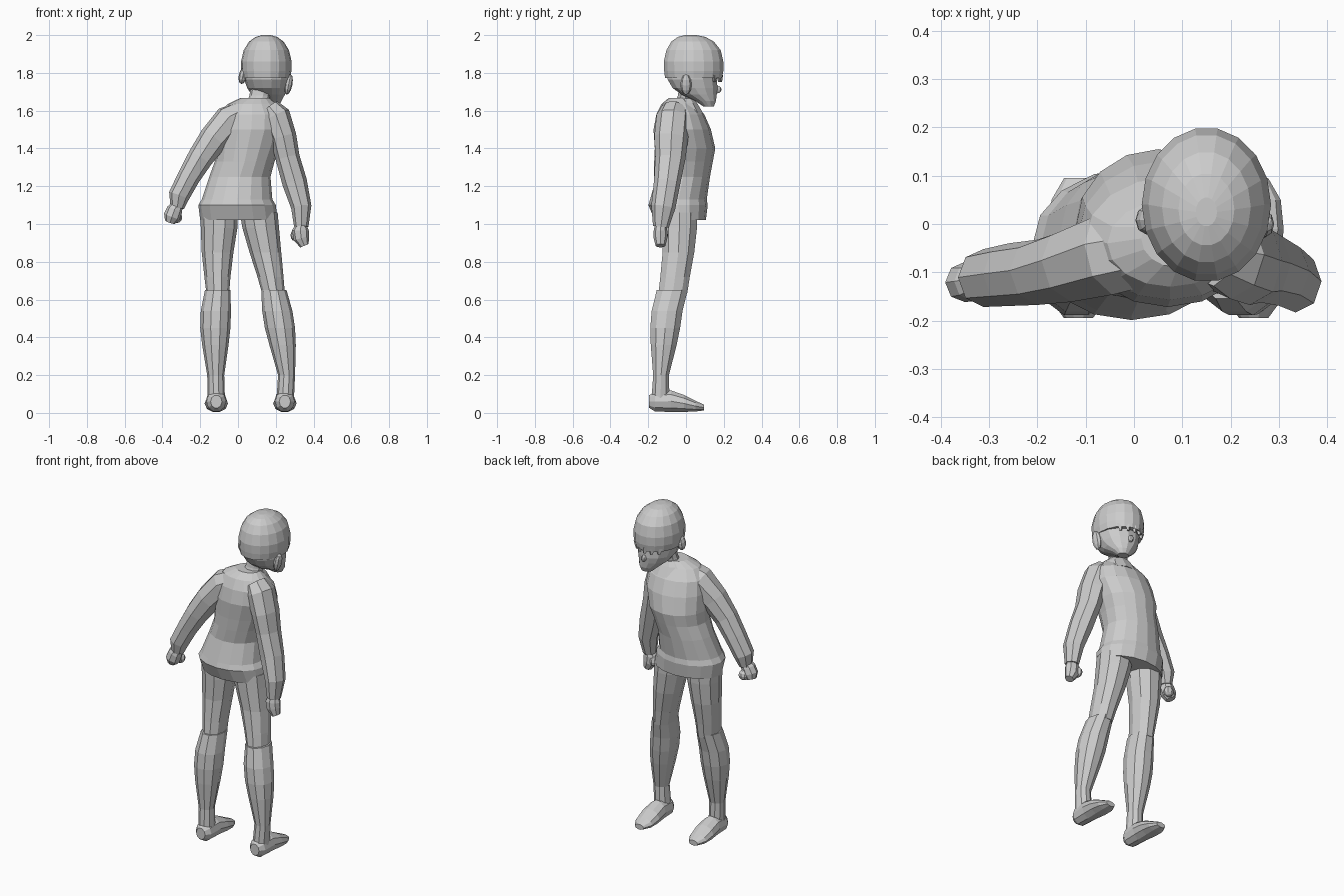
import bpy, bmesh, math
from mathutils import Vector

def tube(name, rings, sides=8, axis=None):
    """Loft elliptical rings (x, y, z, r_side, r_depth); axis fixes the ring plane."""
    bm = bmesh.new()
    pts = [Vector(r[:3]) for r in rings]
    loops = []
    for i, r in enumerate(rings):
        t = Vector(axis) if axis else pts[min(i + 1, len(pts) - 1)] - pts[max(i - 1, 0)]
        t.normalize()
        u = Vector((1, 0, 0))
        u = (u - t * u.dot(t)).normalized()
        v = t.cross(u)
        loops.append([bm.verts.new(pts[i] + u * r[3] * math.cos(a) + v * r[4] * math.sin(a))
                      for a in (2 * math.pi * k / sides for k in range(sides))])
    for a, b in zip(loops, loops[1:]):
        for k in range(sides):
            j = (k + 1) % sides
            bm.faces.new((a[k], a[j], b[j], b[k]))
    bm.faces.new(loops[0])
    bm.faces.new(loops[-1])
    bmesh.ops.recalc_face_normals(bm, faces=bm.faces)
    me = bpy.data.meshes.new(name)
    bm.to_mesh(me)
    bm.free()
    ob = bpy.data.objects.new(name, me)
    bpy.context.collection.objects.link(ob)
    return ob

def blob(name, loc, scale, rot=(0, 0, 0)):
    bpy.ops.mesh.primitive_uv_sphere_add(segments=8, ring_count=6, location=loc, rotation=rot)
    ob = bpy.context.object
    ob.name = name
    ob.scale = scale

Z, Y = (0, 0, 1), (0, 1, 0)

# Pullover body with flared hem
tube("pullover", [
    (.005, -.03, 1.02, .205, .135), (-.005, -.042, 1.10, .205, .157),
    (-.005, -.04, 1.13, .187, .15), (.01, -.015, 1.25, .162, .142),
    (.035, -.01, 1.33, .158, .152), (.05, -.005, 1.40, .17, .16),
    (.07, -.02, 1.50, .185, .152), (.075, -.03, 1.58, .175, .127),
    (.075, -.04, 1.635, .13, .09), (.09, -.03, 1.668, .075, .06)], 16, Z)

# Sleeves, fists and thumbs
tube("left_sleeve", [
    (.02, -.05, 1.575, .08, .085), (-.045, -.06, 1.545, .088, .09),
    (-.13, -.085, 1.45, .078, .078), (-.2, -.10, 1.35, .068, .068),
    (-.26, -.105, 1.25, .06, .065), (-.312, -.112, 1.15, .056, .06),
    (-.322, -.115, 1.085, .036, .04)])
tube("right_sleeve", [
    (.165, -.06, 1.61, .06, .07), (.2, -.068, 1.57, .078, .088),
    (.24, -.078, 1.46, .07, .09), (.263, -.083, 1.35, .064, .08),
    (.3, -.1, 1.22, .066, .07), (.335, -.12, 1.09, .054, .064),
    (.335, -.133, .985, .038, .042)])
tube("left_hand", [
    (-.315, -.115, 1.11, .026, .03), (-.335, -.12, 1.075, .042, .04),
    (-.35, -.12, 1.04, .044, .042), (-.36, -.115, 1.01, .028, .03)])
tube("right_hand", [
    (.335, -.135, 1.0, .028, .028), (.33, -.135, .965, .045, .036),
    (.335, -.135, .925, .042, .036), (.352, -.135, .885, .024, .026)])
blob("left_thumb", (-.325, -.09, 1.035), (.03, .028, .03))
blob("right_thumb", (.3, -.12, .94), (.022, .025, .03))

# Legs: shared depth profile (y, z, r_side, r_depth), own x line per side
thigh = [(-.035, 1.06, .1, .1), (-.035, .98, .097, .098), (-.04, .85, .084, .088),
         (-.058, .72, .069, .082), (-.07, .63, .06, .08)]
calf = [(-.073, .65, .067, .086), (-.1, .54, .08, .086), (-.11, .45, .08, .083),
        (-.118, .36, .07, .072), (-.132, .2, .045, .044), (-.135, .07, .046, .05)]
foot = [(-.195, .06, .03, .035), (-.165, .06, .052, .055), (-.08, .062, .056, .06),
        (-.01, .05, .062, .047), (.05, .036, .056, .03), (.095, .028, .03, .016)]
lines = {
    "left": ([-.1, -.1, -.108, -.109, -.107], [-.108, -.117, -.12, -.12, -.118, -.115], -.115),
    "right": ([.11, .12, .145, .172, .188], [.19, .208, .222, .236, .257, .25], .248)}
for side, (tx, cx, fx) in lines.items():
    tube(side + "_thigh", [(x, *r) for x, r in zip(tx, thigh)], 10, Z)
    tube(side + "_calf", [(x, *r) for x, r in zip(cx, calf)], 10, Z)
    tube(side + "_foot", [(fx, *r) for r in foot], 10, Y)

# Neck and collar
tube("neck", [(.1, -.02, 1.62, .058, .048), (.115, 0, 1.68, .055, .045),
              (.135, .02, 1.76, .06, .055)], 10, Z)
tube("collar", [(.1, .02, 1.585, .1, .075), (.1, 0, 1.64, .085, .062),
                (.105, -.01, 1.665, .064, .055)], 10, Z)

# Face and lower skull, tapering to the chin
tube("face", [
    (.15, .035, 1.80, .122, .135), (.152, .033, 1.765, .12, .133),
    (.155, .048, 1.72, .106, .122), (.16, .07, 1.685, .088, .095),
    (.172, .105, 1.65, .058, .055), (.178, .12, 1.622, .034, .028)], 14, Z)
blob("nose", (.165, .168, 1.712), (.015, .02, .02))

# Rounded hair cap with a fringe overhanging the brow
tube("hair_cap", [
    (.15, .025, 2.0, .022, .03), (.15, .03, 1.99, .058, .075),
    (.15, .035, 1.965, .092, .115), (.15, .04, 1.92, .12, .146),
    (.15, .04, 1.86, .134, .16), (.15, .041, 1.81, .133, .159),
    (.15, .04, 1.772, .126, .153)], 18, Z)
for i in range(5):
    a = math.radians(50 + 20 * i)
    x, y = .15 + .115 * math.cos(a), .04 + .142 * math.sin(a)
    tube("fringe_lock", [(x, y, 1.79, .024, .014), (x, y + .003, 1.752, .008, .006)], 4, Z)

# Ears, left one higher because the head is tilted
blob("left_ear", (.026, .008, 1.785), (.022, .03, .045), (0, .2, 0))
blob("right_ear", (.268, 0, 1.738), (.02, .03, .055), (0, .2, 0))
